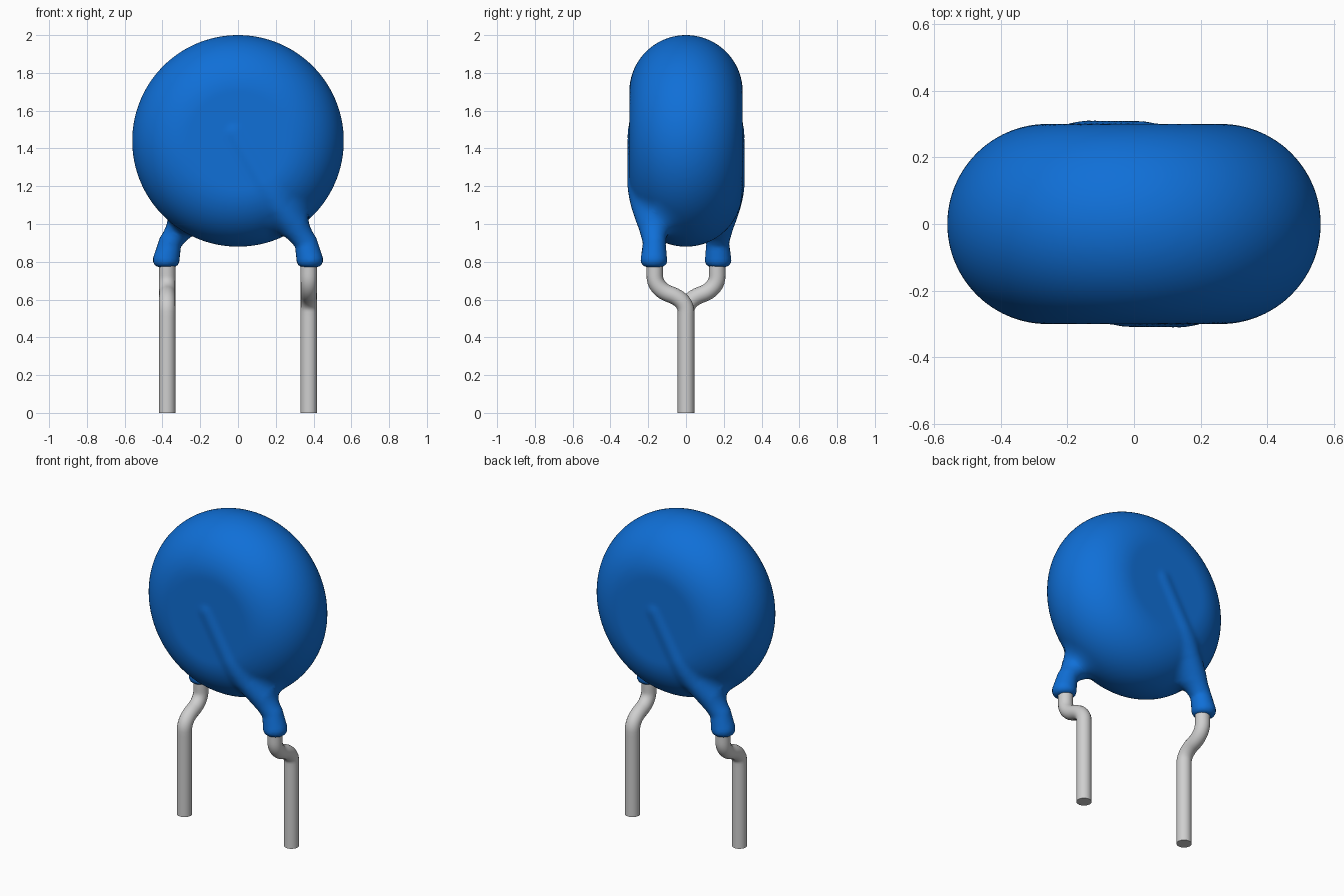
import bpy
import bmesh
import math
from mathutils import Vector

if "Cube" in bpy.data.objects:
    bpy.data.objects.remove(bpy.data.objects["Cube"])


def material(name, rgb, roughness):
    mat = bpy.data.materials.new(name)
    mat.use_nodes = True
    mat.diffuse_color = (*rgb, 1)
    bsdf = mat.node_tree.nodes["Principled BSDF"]
    bsdf.inputs["Base Color"].default_value = (*rgb, 1)
    bsdf.inputs["Roughness"].default_value = roughness
    return mat


blue = material("blue coating", (0.005, 0.16, 0.68), 0.5)
metal = material("tinned wire", (0.62, 0.62, 0.62), 0.5)

CENTRE_Z, FLAT_R, EDGE_R, FOOT_Z = 1.44, 0.26, 0.30, 0.77

# Coated wire under the skin: position, radius, blend width
RIDGE = [
    (Vector((-0.02, -0.262, 1.485)), 0.040, 0.03),
    (Vector((0.14, -0.262, 1.21)), 0.043, 0.03),
    (Vector((0.22, -0.232, 1.09)), 0.050, 0.06),
    (Vector((0.30, -0.190, 0.99)), 0.058, 0.13),
    (Vector((0.36, -0.168, 0.90)), 0.060, 0.13),
    (Vector((0.38, -0.170, 0.81)), 0.070, 0.06),
]


def smooth_min(a, b, k):
    h = max(k - abs(a - b), 0) / k
    return min(a, b) - h * h * k / 4


def ridge_distance(p):
    best, blend = 9, 0.03
    for (a, ra, ka), (b, rb, kb) in zip(RIDGE, RIDGE[1:]):
        ab = b - a
        t = min(max((p - a).dot(ab) / ab.length_squared, 0), 1)
        d = (p - a - ab * t).length - (ra + (rb - ra) * t)
        if d < best:
            best, blend = d, ka + (kb - ka) * t
    return best, blend


def coating_distance(p):
    rho = math.hypot(p.x, p.z - CENTRE_Z)
    d = math.hypot(max(rho - FLAT_R, 0), p.y) - EDGE_R
    for q in (p, Vector((-p.x, -p.y, p.z))):
        rd, k = ridge_distance(q)
        d = smooth_min(d, rd, k)
    return -smooth_min(-d, p.z - FOOT_Z, 0.03)


# Rounded disc and wire bumps as a rough base
bm = bmesh.new()
profile = [Vector((0, -EDGE_R, CENTRE_Z))]
for i in range(17):
    a = math.pi * (i / 16 - 0.5)
    profile.append(Vector((FLAT_R + EDGE_R * math.cos(a), EDGE_R * math.sin(a), CENTRE_Z)))
profile.append(Vector((0, EDGE_R, CENTRE_Z)))
verts = [bm.verts.new(p) for p in profile]
edges = [bm.edges.new(pair) for pair in zip(verts, verts[1:])]
bmesh.ops.spin(bm, geom=verts + edges, cent=(0, 0, CENTRE_Z), axis=(0, 1, 0),
               angle=math.tau, steps=64)
bmesh.ops.remove_doubles(bm, verts=bm.verts, dist=0.0005)
bmesh.ops.recalc_face_normals(bm, faces=bm.faces)
for (a, ra, _), (b, rb, _) in zip(RIDGE, RIDGE[1:]):
    for i in range(9):
        pos = a.lerp(b, i / 8)
        for s in (1, -1):
            ball = bmesh.ops.create_icosphere(bm, subdivisions=2, radius=ra + (rb - ra) * i / 8)
            bmesh.ops.translate(bm, verts=ball["verts"], vec=(pos.x * s, pos.y * s, pos.z))
mesh = bpy.data.meshes.new("coated_disc")
bm.to_mesh(mesh)
bm.free()
body = bpy.data.objects.new("coated_disc", mesh)
bpy.context.collection.objects.link(body)
bpy.context.view_layer.objects.active = body
body.select_set(True)

# Fuse into one skin
remesh = body.modifiers.new("Fuse", "REMESH")
remesh.mode = "VOXEL"
remesh.voxel_size = 0.018
bpy.ops.object.modifier_apply(modifier=remesh.name)

# Settle the skin onto the softly blended shape
E = 0.002
AXES = [Vector((E, 0, 0)), Vector((0, E, 0)), Vector((0, 0, E))]
bm = bmesh.new()
bm.from_mesh(body.data)
for step in range(4):
    if step < 3:
        bmesh.ops.smooth_vert(bm, verts=bm.verts, factor=0.5, use_axis_x=True,
                              use_axis_y=True, use_axis_z=True)
    for v in bm.verts:
        d = coating_distance(v.co)
        grad = Vector([coating_distance(v.co + e) - d for e in AXES]) / E
        if grad.length > 0.2:
            v.co -= grad * max(min(d / grad.length_squared, 0.05), -0.05)
bm.to_mesh(body.data)
bm.free()
body.data.materials.clear()
body.data.materials.append(blue)
bpy.ops.object.shade_smooth()

# Kinked wire leads: (y, z) and handle direction
LEAD = [
    ((-0.165, 0.85), (0, -0.03)),
    ((-0.165, 0.725), (0, -0.05)),
    ((-0.085, 0.628), (0.042, -0.014)),
    ((0, 0.535), (0, -0.05)),
    ((0, 0), (0, -0.05)),
]
for name, s in (("left_lead", 1), ("right_lead", -1)):
    curve = bpy.data.curves.new(name, "CURVE")
    curve.dimensions = "3D"
    curve.bevel_depth = 0.044
    curve.bevel_resolution = 6
    curve.resolution_u = 10
    curve.use_fill_caps = True
    spline = curve.splines.new("BEZIER")
    spline.bezier_points.add(len(LEAD) - 1)
    for bp, ((y, z), (hy, hz)) in zip(spline.bezier_points, LEAD):
        bp.handle_left_type = bp.handle_right_type = "FREE"
        bp.co = (0.375 * s, y * s, z)
        bp.handle_left = (0.375 * s, (y - hy) * s, z - hz)
        bp.handle_right = (0.375 * s, (y + hy) * s, z + hz)
    lead = bpy.data.objects.new(name, curve)
    bpy.context.collection.objects.link(lead)
    bpy.ops.object.select_all(action="DESELECT")
    lead.select_set(True)
    bpy.context.view_layer.objects.active = lead
    bpy.ops.object.convert(target="MESH")
    lead = bpy.context.view_layer.objects.active
    lead.data.materials.clear()
    lead.data.materials.append(metal)
    bpy.ops.object.shade_smooth_by_angle(angle=math.radians(40))
